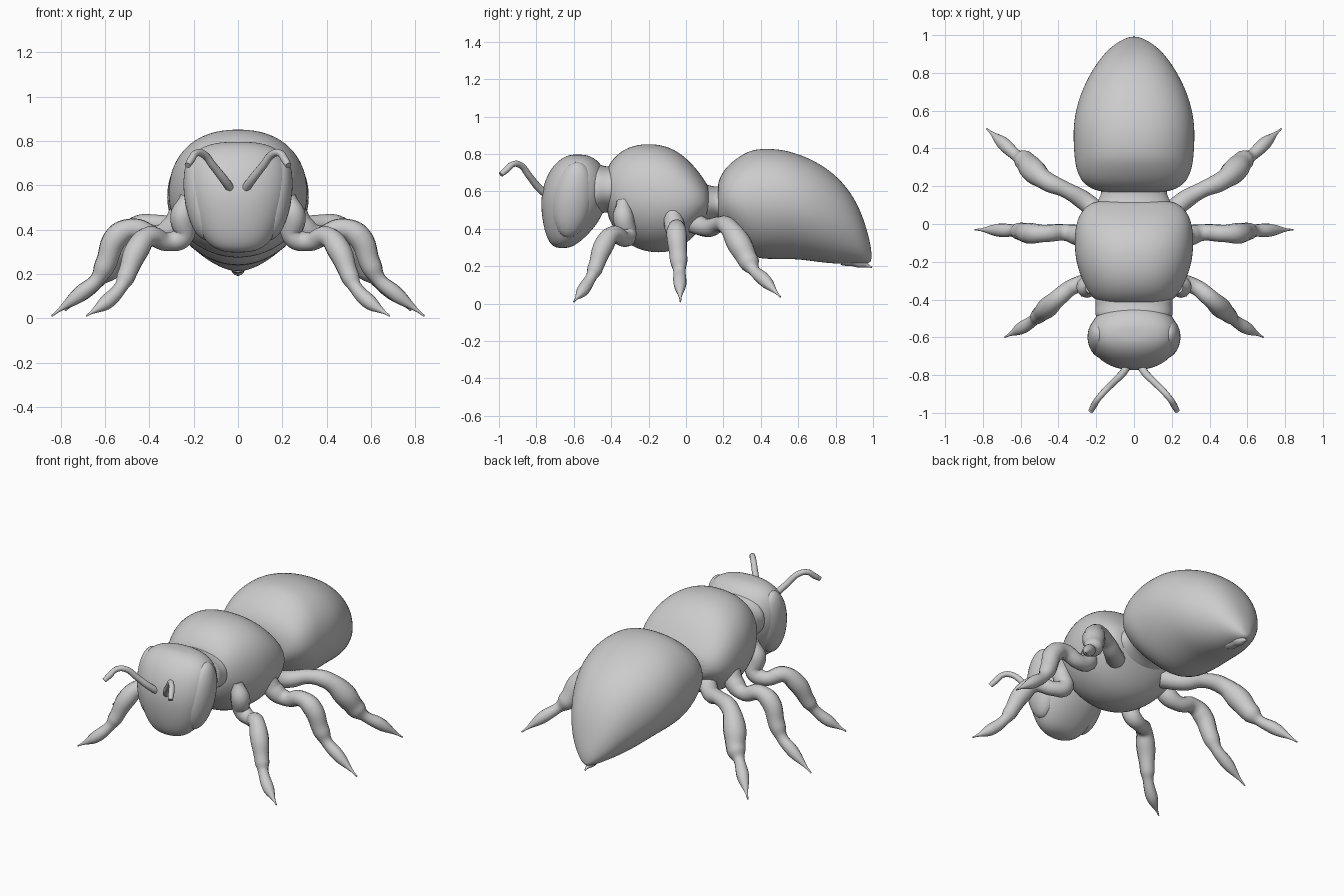
import bpy
from math import sin, cos, pi


def finish(ob):
    bpy.context.collection.objects.link(ob)
    for p in ob.data.polygons:
        p.use_smooth = True
    return ob


def loft(name, rings, axis, p_hi=2.0, p_lo=2.0, seg=24, mid=0.5):
    """Skin rings of (position, high, low, half width) along y or z.
    p_hi / p_lo set how boxy the upper and lower halves are."""
    verts, faces = [], []
    for pos, hi, lo, w in rings:
        c = lo + (hi - lo) * mid
        for i in range(seg):
            a = 2 * pi * i / seg
            ca, sa = cos(a), sin(a)
            e = 2 / (p_hi if sa >= 0 else p_lo)
            x = w * (1 if ca >= 0 else -1) * abs(ca) ** e
            v = c + ((hi - c) if sa >= 0 else (lo - c)) * abs(sa) ** e
            verts.append((x, pos, v) if axis == 'y' else (x, v, pos))
    for r in range(len(rings) - 1):
        for i in range(seg):
            j = (i + 1) % seg
            faces.append((r * seg + i, r * seg + j, (r + 1) * seg + j, (r + 1) * seg + i))
    faces.append(tuple(range(seg))[::-1])
    last = (len(rings) - 1) * seg
    faces.append(tuple(range(last, last + seg)))
    if axis == 'y':
        faces = [f[::-1] for f in faces]
    me = bpy.data.meshes.new(name)
    me.from_pydata(verts, [], faces)
    ob = finish(bpy.data.objects.new(name, me))
    sub = ob.modifiers.new("smooth", 'SUBSURF')
    sub.levels = sub.render_levels = 2
    return ob


def tube(name, pts, side=1):
    """Smooth tapering tube through (x, y, z, radius) points."""
    cu = bpy.data.curves.new(name, 'CURVE')
    cu.dimensions = '3D'
    cu.bevel_depth = 1.0
    cu.bevel_resolution = 4
    cu.resolution_u = 6
    cu.use_fill_caps = True
    sp = cu.splines.new('BEZIER')
    sp.bezier_points.add(len(pts) - 1)
    sp.radius_interpolation = 'EASE'
    for b, (x, y, z, r) in zip(sp.bezier_points, pts):
        b.co = (x * side, y, z)
        b.radius = r
        b.handle_left_type = b.handle_right_type = 'AUTO'
    tmp = bpy.data.objects.new(name + "_path", cu)
    bpy.context.collection.objects.link(tmp)
    ev = tmp.evaluated_get(bpy.context.evaluated_depsgraph_get())
    me = bpy.data.meshes.new_from_object(ev)
    bpy.data.objects.remove(tmp)
    return finish(bpy.data.objects.new(name, me))


# Abdomen, drooping to a point at the back
loft("abdomen", [
    (.165, .60, .45, .12), (.175, .67, .42, .21), (.22, .74, .37, .282),
    (.30, .80, .285, .312), (.37, .832, .235, .32), (.50, .83, .235, .326),
    (.60, .803, .235, .312), (.70, .76, .22, .282), (.80, .69, .21, .232),
    (.88, .60, .21, .178), (.94, .485, .21, .122), (.98, .35, .215, .055),
    (.992, .28, .23, .02)], 'y', 2.2, 1.9, mid=.52)
tube("stinger", [(0, .84, .25, .045), (0, .92, .225, .032), (0, .995, .193, .004)])

# Thorax with waist and neck joints
loft("thorax", [
    (-.425, .71, .50, .15), (-.41, .75, .44, .20), (-.36, .81, .36, .245),
    (-.28, .85, .295, .285), (-.19, .858, .27, .312), (-.10, .845, .27, .318),
    (-.02, .80, .30, .314), (.05, .73, .365, .293), (.10, .66, .43, .25),
    (.13, .61, .47, .19)], 'y', 2.3, 2.0)
loft("waist", [(.04, .67, .39, .23), (.11, .635, .43, .20), (.16, .625, .44, .172),
               (.19, .63, .43, .18), (.24, .65, .41, .22)], 'y')
loft("neck", [(-.52, .76, .45, .21), (-.46, .745, .48, .207), (-.42, .73, .49, .202),
              (-.36, .74, .47, .22)], 'y', 2.3)

# Head, built upward from the jaw
loft("head", [
    (.296, -.63, -.69, .05), (.315, -.585, -.725, .115), (.37, -.52, -.752, .166),
    (.45, -.455, -.77, .208), (.54, -.42, -.778, .234), (.62, -.408, -.768, .241),
    (.70, -.425, -.738, .23), (.76, -.465, -.69, .19), (.788, -.51, -.645, .125),
    (.797, -.55, -.61, .05)], 'z', 2.15, 2.15)

# Parts in left and right pairs
ANTENNA = [(.03, -.745, .58, .02), (.06, -.79, .622, .02), (.11, -.84, .685, .018),
           (.155, -.885, .74, .017), (.19, -.925, .745, .016),
           (.212, -.96, .715, .017), (.228, -.99, .69, .014)]
LEGS = {
    "front_leg": [(.225, -.335, .55, .035), (.25, -.335, .46, .056), (.25, -.315, .37, .05),
                  (.32, -.33, .345, .042), (.40, -.39, .37, .046), (.455, -.44, .31, .054),
                  (.505, -.485, .19, .042), (.53, -.508, .14, .030),
                  (.585, -.545, .08, .034), (.685, -.60, .01, .004)],
    "middle_leg": [(.26, -.075, .48, .05), (.295, -.06, .41, .055), (.37, -.045, .375, .044),
                   (.47, -.05, .405, .046), (.545, -.05, .37, .055), (.60, -.04, .24, .048),
                   (.64, -.035, .17, .033), (.70, -.033, .12, .036), (.842, -.03, .01, .004)],
    "rear_leg": [(.17, .04, .43, .055), (.26, .12, .405, .05), (.36, .18, .425, .042),
                 (.46, .225, .41, .05), (.535, .285, .32, .066), (.58, .335, .225, .055),
                 (.625, .365, .175, .031), (.68, .415, .13, .036), (.78, .505, .035, .004)],
}
for side, tag in ((1, "right"), (-1, "left")):
    tube(f"{tag}_antenna", ANTENNA, side)
    for name, pts in LEGS.items():
        tube(f"{tag}_{name}", pts, side)
    # Oval compound eye, tilted with the face
    bpy.ops.mesh.primitive_uv_sphere_add(segments=32, ring_count=16, radius=1,
                                         location=(side * .165, -.605, .555),
                                         rotation=(-.16, side * .12, 0))
    eye = bpy.context.object
    eye.name = f"{tag}_eye"
    eye.scale = (.078, .105, .205)
    bpy.ops.object.shade_smooth()
